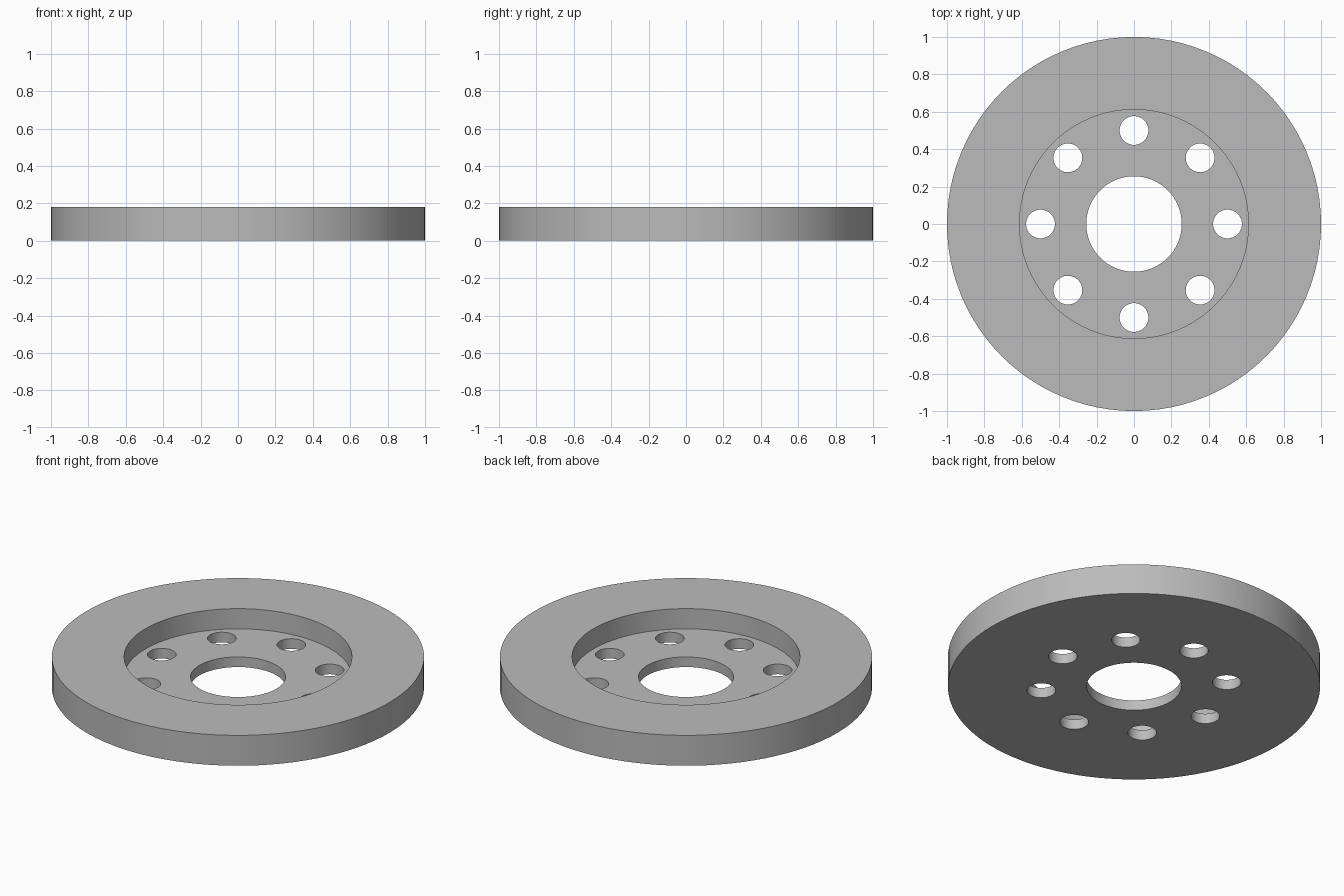
import bpy, math

if "Cube" in bpy.data.objects:
    bpy.data.objects.remove(bpy.data.objects["Cube"])

THICK, FLOOR = 0.18, 0.06
SIDES = 96

grey = bpy.data.materials.new("plain grey")
grey.diffuse_color = (0.5, 0.5, 0.5, 1)
grey.use_nodes = True
grey.node_tree.nodes["Principled BSDF"].inputs["Base Color"].default_value = grey.diffuse_color


def cylinder(name, radius, z0, z1, x=0.0, y=0.0, sides=SIDES):
    bpy.ops.mesh.primitive_cylinder_add(vertices=sides, radius=radius, depth=z1 - z0,
                                        location=(x, y, (z0 + z1) / 2))
    obj = bpy.context.object
    obj.name = name
    obj.data.materials.append(grey)
    return obj


# Solid disc
disc = cylinder("flanged_disc", 1.0, 0, THICK)

# Cutters: recess, centre bore and ring of eight bolt holes
cutters = [cylinder("recess_cutter", 0.612, FLOOR, THICK + 0.1),
           cylinder("bore_cutter", 0.255, -0.1, THICK + 0.05)]
for i in range(8):
    a = i * math.tau / 8
    cutters.append(cylinder("bolt_hole_cutter", 0.077, -0.1, THICK + 0.05,
                            0.5 * math.cos(a), 0.5 * math.sin(a), 48))

# Cut each opening, then drop its cutter
bpy.ops.object.select_all(action='DESELECT')
bpy.context.view_layer.objects.active = disc
disc.select_set(True)
for cutter in cutters:
    mod = disc.modifiers.new("cut", 'BOOLEAN')
    mod.operation, mod.solver, mod.object = 'DIFFERENCE', 'EXACT', cutter
    bpy.ops.object.modifier_apply(modifier=mod.name)
    bpy.data.objects.remove(cutter)

bpy.ops.object.shade_smooth_by_angle(angle=math.radians(30))
